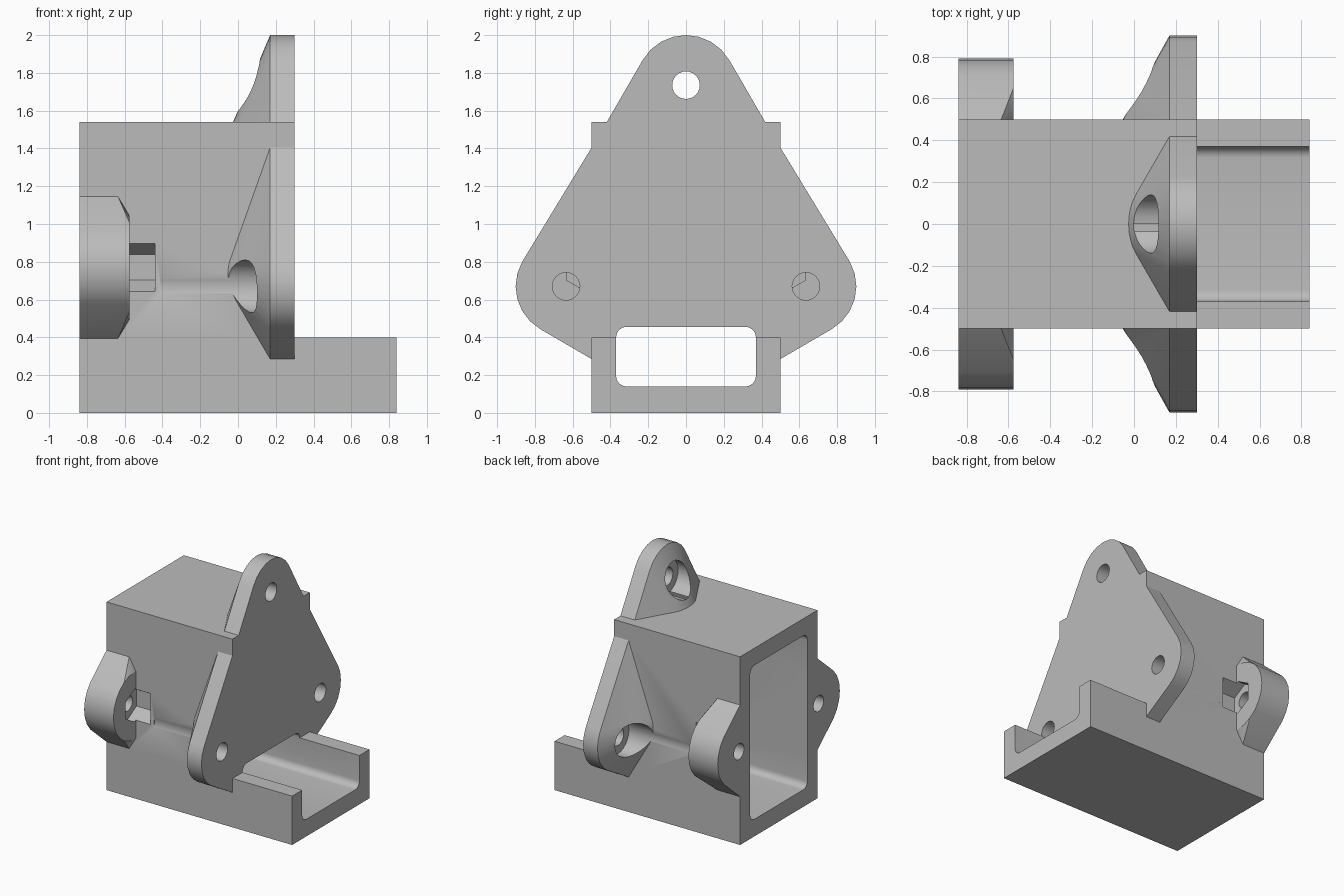
import bpy, bmesh, math
from mathutils import Vector

cube = bpy.data.objects.get("Cube")
if cube:
    bpy.data.objects.remove(cube, do_unlink=True)

grey = bpy.data.materials.new("plain grey")
grey.use_nodes = True
grey.diffuse_color = (0.5, 0.5, 0.5, 1)
grey.node_tree.nodes["Principled BSDF"].inputs["Base Color"].default_value = (0.5, 0.5, 0.5, 1)


def hull(name, points):
    """Convex solid around a set of points."""
    bm = bmesh.new()
    for p in points:
        bm.verts.new(p)
    bmesh.ops.remove_doubles(bm, verts=bm.verts, dist=0.0001)
    res = bmesh.ops.convex_hull(bm, input=bm.verts)
    junk = [v for v in res["geom_interior"] if isinstance(v, bmesh.types.BMVert)]
    bmesh.ops.delete(bm, geom=junk, context='VERTS')
    bmesh.ops.dissolve_limit(bm, angle_limit=0.01, verts=bm.verts, edges=bm.edges)
    bmesh.ops.recalc_face_normals(bm, faces=bm.faces)
    mesh = bpy.data.meshes.new(name)
    bm.to_mesh(mesh)
    bm.free()
    mesh.materials.append(grey)
    obj = bpy.data.objects.new(name, mesh)
    bpy.context.scene.collection.objects.link(obj)
    return obj


def ring(x, y, z, r, n=24):
    """Circle of points facing along x, with one point straight up."""
    return [(x, y + r * math.sin(math.tau * i / n), z + r * math.cos(math.tau * i / n))
            for i in range(n)]


def rod(name, x0, x1, y, z, r, n=24):
    return hull(name, ring(x0, y, z, r, n) + ring(x1, y, z, r, n))


def box(name, x0, x1, half, z0, z1):
    return hull(name, [(x, y, z) for x in (x0, x1) for y in (-half, half) for z in (z0, z1)])


def rounded_box(name, x0, x1, half, z0, z1, r):
    pts = []
    for x in (x0, x1):
        for y in (r - half, half - r):
            for z in (z0 + r, z1 - r):
                pts += ring(x, y, z, r)
    return hull(name, pts)


def combine(target, tool, operation):
    mod = target.modifiers.new(tool.name, 'BOOLEAN')
    mod.operation = operation
    mod.solver = 'EXACT'
    mod.object = tool
    bpy.context.view_layer.objects.active = target
    bpy.ops.object.modifier_apply(modifier=mod.name)
    bpy.data.objects.remove(tool, do_unlink=True)


BACK, FRONT, PLATE = -0.84, 0.30, 0.17

# Housing with the open tray in front
body = box("bracket_body", BACK, FRONT, 0.5, 0, 1.54)
combine(body, box("tray", 0, 0.84, 0.5, 0, 0.4), 'UNION')

# Top mounting ear, tapering back from the plate
pts = [(-0.245, 0, 1.025)]
for x in (PLATE, FRONT):
    pts += ring(x, 0, 1.735, 0.265) + [(x, s * 0.46, 1.47) for s in (-1, 1)]
combine(body, hull("top_ear", pts), 'UNION')

for s in (-1, 1):
    # Lower mounting ears
    pts = [(-0.27, s * 0.11, 0.81)]
    for x in (PLATE, FRONT):
        pts += ring(x, s * 0.64, 0.67, 0.262) + [(x, s * 0.46, 1.47), (x, s * 0.46, 0.262)]
    combine(body, hull("lower_ear", pts), 'UNION')

    # Rear lugs, chamfered towards the wall
    pts = ring(BACK, s * 0.515, 0.77, 0.275) + ring(-0.575, s * 0.515, 0.77, 0.275)
    pts += [(x, s * y, 0.77 + d) for x in (BACK, -0.635) for y in (0.45, 0.5)
            for d in (-0.375, 0.375)]
    combine(body, hull("rear_lug", pts), 'UNION')

# Hollow interior and the low window through the plate
combine(body, rounded_box("cavity", -1, PLATE, 0.37, 0.14, 1.4, 0.055), 'DIFFERENCE')
combine(body, rounded_box("window", -0.9, 1, 0.37, 0.14, 0.455, 0.055), 'DIFFERENCE')

# Screw holes with counterbores in the three ears
for y, z in ((0, 1.735), (0.635, 0.67), (-0.635, 0.67)):
    combine(body, rod("screw_hole", 0, 0.5, y, z, 0.073), 'DIFFERENCE')
    combine(body, rod("counterbore", -0.41, PLATE, y, z, 0.14), 'DIFFERENCE')

# Bolt holes and hexagonal nut pockets at the rear lugs
for s in (-1, 1):
    combine(body, rod("bolt_hole", -1, -0.5, s * 0.515, 0.77, 0.065), 'DIFFERENCE')
    combine(body, rod("nut_pocket", -0.64, -0.44, s * 0.515, 0.77, 0.135, 6), 'DIFFERENCE')

bpy.ops.object.select_all(action='DESELECT')
body.select_set(True)
bpy.context.view_layer.objects.active = body
bpy.ops.object.shade_smooth_by_angle(angle=math.radians(25))
